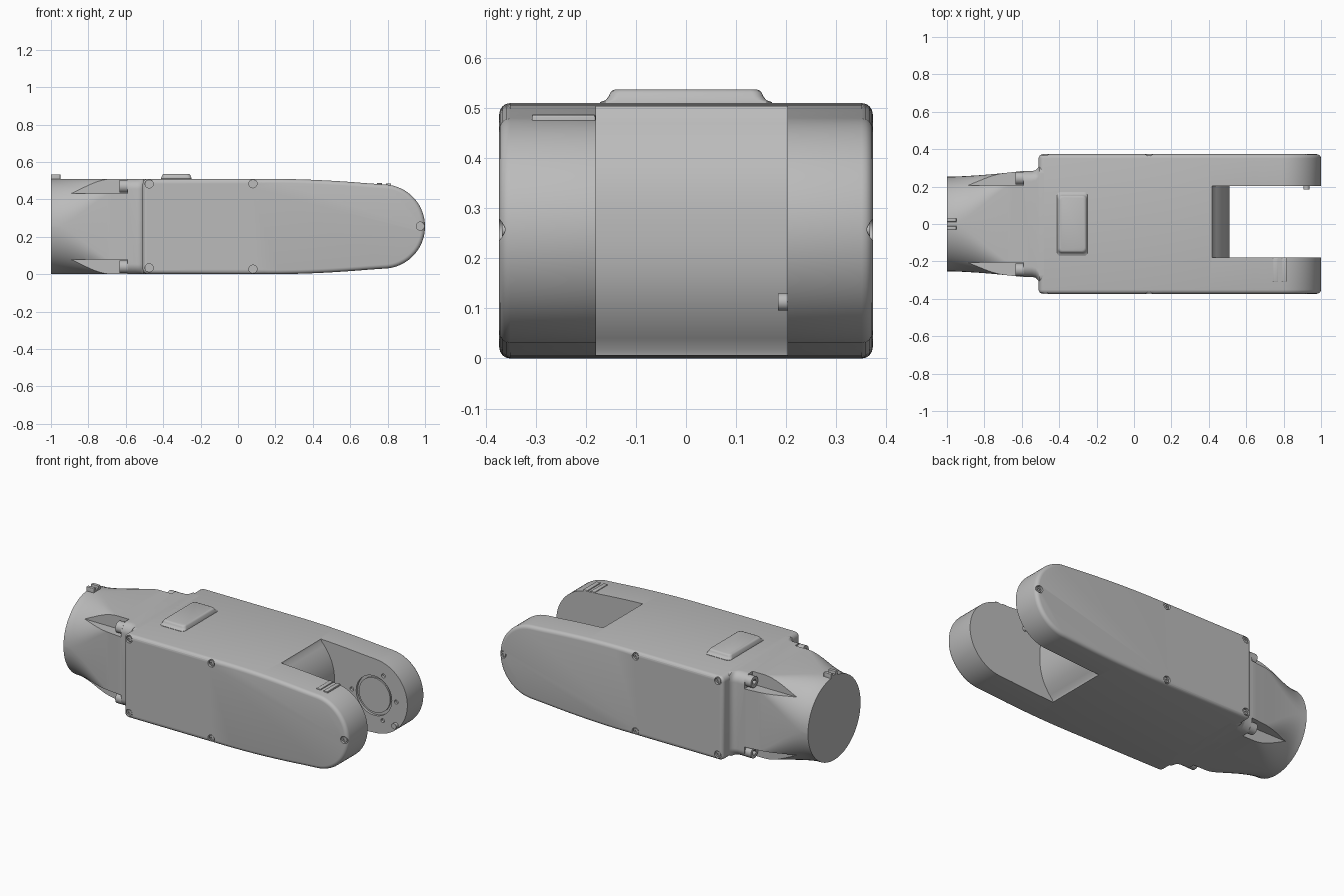
import bpy, bmesh, math
from mathutils import Vector, Matrix

if "Cube" in bpy.data.objects:
    bpy.data.objects.remove(bpy.data.objects["Cube"])

MID = 0.255          # height of the long axis
OUT = 0.373          # half width of the housing
grey = bpy.data.materials.new("plain_grey")
grey.use_nodes = True
grey.diffuse_color = (0.5, 0.5, 0.5, 1)
grey.node_tree.nodes["Principled BSDF"].inputs["Base Color"].default_value = (0.5, 0.5, 0.5, 1)


def finish(name, bm):
    bmesh.ops.recalc_face_normals(bm, faces=bm.faces)
    mesh = bpy.data.meshes.new(name)
    bm.to_mesh(mesh)
    bm.free()
    mesh.materials.append(grey)
    ob = bpy.data.objects.new(name, mesh)
    bpy.context.collection.objects.link(ob)
    return ob


def extrude_profile(name, pts, y0, y1, rim=0):
    """Extrude an xz outline along y, optionally rounding both rims."""
    bm = bmesh.new()
    face = bm.faces.new([bm.verts.new((x, y0, z)) for x, z in pts])
    new = bmesh.ops.extrude_face_region(bm, geom=[face])["geom"]
    bmesh.ops.translate(bm, vec=(0, y1 - y0, 0),
                        verts=[g for g in new if isinstance(g, bmesh.types.BMVert)])
    if rim:
        edges = [e for e in bm.edges if abs(e.verts[0].co.y - e.verts[1].co.y) < 1e-6]
        bmesh.ops.bevel(bm, geom=edges, offset=rim, segments=4, profile=0.5, affect='EDGES')
    return finish(name, bm)


def cylinder(name, centre, radius, length, axis='y', sides=24):
    bm = bmesh.new()
    bmesh.ops.create_cone(bm, cap_ends=True, segments=sides, radius1=radius,
                          radius2=radius, depth=length)
    rot = Matrix.Rotation(math.pi / 2, 4, 'X' if axis == 'y' else 'Y')
    bmesh.ops.transform(bm, matrix=Matrix.Translation(centre) @ rot, verts=bm.verts)
    return finish(name, bm)


def box(name, low, high, bevel=0):
    bm = bmesh.new()
    low, high = Vector(low), Vector(high)
    bmesh.ops.create_cube(bm, size=1)
    for v in bm.verts:
        v.co = [(low[i] + high[i]) / 2 + v.co[i] * (high[i] - low[i]) for i in range(3)]
    if bevel:
        bmesh.ops.bevel(bm, geom=bm.edges[:], offset=bevel, segments=3,
                        profile=0.5, affect='EDGES')
    return finish(name, bm)


def rounded_rect(a, b, r, n=12):
    pts = []
    for k, (sx, sy) in enumerate(((1, 1), (-1, 1), (-1, -1), (1, -1))):
        for i in range(n + 1):
            t = (k + i / n) * math.pi / 2
            pts.append((sx * (a - r) + r * math.cos(t), sy * (b - r) + r * math.sin(t)))
    return pts


def loft(name, rings):
    bm = bmesh.new()
    loops = [[bm.verts.new(p) for p in ring] for ring in rings]
    n = len(loops[0])
    for a, b in zip(loops, loops[1:]):
        for i in range(n):
            bm.faces.new((a[i], a[(i + 1) % n], b[(i + 1) % n], b[i]))
    bm.faces.new(loops[0])
    bm.faces.new(loops[-1])
    bmesh.ops.remove_doubles(bm, verts=bm.verts, dist=1e-5)
    return finish(name, bm)


def cut(ob, cutters):
    """Subtract each cutter, then discard it."""
    for c in cutters:
        c.hide_render = True
        mod = ob.modifiers.new("cut", 'BOOLEAN')
        mod.operation, mod.solver, mod.object = 'DIFFERENCE', 'EXACT', c
        bpy.context.view_layer.objects.active = ob
        bpy.ops.object.modifier_apply(modifier=mod.name)
        bpy.data.objects.remove(c)


# Forked housing: upper outline from nose to rear corner, mirrored below
END, NOSE = 0.775, 0.225
upper = [(END + NOSE * math.cos(t), NOSE * math.sin(t))
         for t in (math.radians(86) * i / 20 for i in range(21))]
for i in range(1, 11):
    s = i / 10
    upper.append((END - 0.015 - 0.6 * s, NOSE + (MID - NOSE) * (1 - (1 - s) ** 1.9)))
for i in range(6):
    t = math.radians(90 + 18 * i)
    upper.append((-0.48 + 0.03 * math.cos(t), MID - 0.03 + 0.03 * math.sin(t)))
outline = upper + [(x, -z) for x, z in reversed(upper[1:])]
outline = [(x, MID + z) for x, z in outline]
housing = extrude_profile("forked_housing", outline, -OUT, OUT, rim=0.022)

# Gap between the fork arms, with a bulging inner end
gap = [(1.2, -0.05), (1.2, 0.56)]
for i in range(25):
    s = 1 - i / 12
    gap.append((0.51 - 0.11 * abs(s) ** 2.5, MID + 0.258 * s))
gap[2] = (gap[2][0], 0.56)
gap[-1] = (gap[-1][0], -0.05)
cutters = [extrude_profile("gap_cutter", gap, -0.18, 0.203)]

# Screw recesses on both outer sides
screws = [(-0.475, 0.483), (-0.475, 0.034), (0.08, 0.484), (0.08, 0.027), (0.975, 0.257)]
for side in (-1, 1):
    for x, z in screws:
        cutters.append(cylinder("recess_cutter", (x, side * OUT, z), 0.022, 0.028))

# Bearing seat and bolt holes inside the rear arm
cutters.append(cylinder("seat_cutter", (END, 0.203, MID), 0.12, 0.03, sides=48))
for deg in (0, 65, 180, 293):
    a = math.radians(deg)
    cutters.append(cylinder("hole_cutter", (END + 0.15 * math.cos(a), 0.203,
                                            MID + 0.15 * math.sin(a)), 0.012, 0.03, sides=16))
cut(housing, cutters)
cylinder("bearing_disc", (END, 0.216, MID), 0.105, 0.014, sides=48)
cylinder("stop_peg", (0.922, 0.2, 0.113), 0.017, 0.032)

# Cover screws with a hexagon socket
for side, label in ((-1, "front"), (1, "back")):
    for x, z in screws:
        head = cylinder(label + "_cover_screw", (x, side * (OUT - 0.013), z), 0.016, 0.014)
        cut(head, [cylinder("hex_cutter", (x, side * (OUT - 0.006), z), 0.008, 0.012, sides=6)])

# Wrist: round flange blending into a rounded square neck that flares out
sections = []
for i in range(17):
    s = i / 16
    k = s * s * (3 - 2 * s)
    sections.append((-1 + 0.4 * s, 0.253 + 0.03 * s ** 1.6, 0.255 - 0.2 * k))
sections += [(-0.545, 0.283, 0.055), (-0.525, 0.288, 0.055), (-0.512, 0.302, 0.055),
             (-0.506, 0.325, 0.055), (-0.45, 0.325, 0.055)]
wrist = loft("wrist", [[(x, y, MID + z) for y, z in rounded_rect(w, MID, min(r, w))]
                       for x, w, r in sections])

# Corner pockets and the bolts that sit in them
pockets = []
for sy in (-1, 1):
    for sz in (-1, 1):
        ys, zs = sorted((sy * 0.205, sy * 0.4)), sorted((sz * 0.177, sz * 0.4))
        pockets.append(box("pocket_cutter", (-0.97, ys[0], MID + zs[0]),
                           (-0.592, ys[1], MID + zs[1])))
        at = (sy * 0.245, MID + sz * 0.215)
        bolt = cylinder("wrist_bolt", (-0.61, *at), 0.034, 0.046, 'x')
        cut(bolt, [cylinder("hex_cutter", (-0.632, *at), 0.017, 0.036, 'x', 6)])
cut(wrist, pockets)

# Raised pad on top, with a flared foot and a rounded upper edge
pad = [(0.02, 0.5), (0.02, 0.512), (0.008, 0.516), (0.002, 0.524), (0, 0.529),
       (-0.003, 0.534), (-0.01, 0.537)]
loft("top_pad", [[(x - 0.33, y, z) for x, y in
                  rounded_rect(0.075 + min(g, 0.006), 0.152 + g, 0.02, 5)] for g, z in pad])

# Alignment tab at the flange: two rails on a low base
box("tab_base", (-1, -0.03, 0.49), (-0.95, 0.03, 0.518))
for y in (-0.022, 0.022):
    box("tab_rail", (-1, y - 0.01, 0.49), (-0.95, y + 0.01, 0.534), 0.003)

# Two ribs across the top of the front arm
for x, z in ((0.757, 0.487), (0.805, 0.485)):
    box("arm_rib", (x - 0.014, -0.308, 0.45), (x + 0.014, -0.181, z), 0.003)

# Smooth shading with crisp edges
bpy.ops.object.select_all(action='DESELECT')
for ob in bpy.context.scene.objects:
    if ob.type == 'MESH' and grey.name in ob.data.materials:
        ob.select_set(True)
        bpy.context.view_layer.objects.active = ob
bpy.ops.object.shade_smooth_by_angle(angle=math.radians(35))
